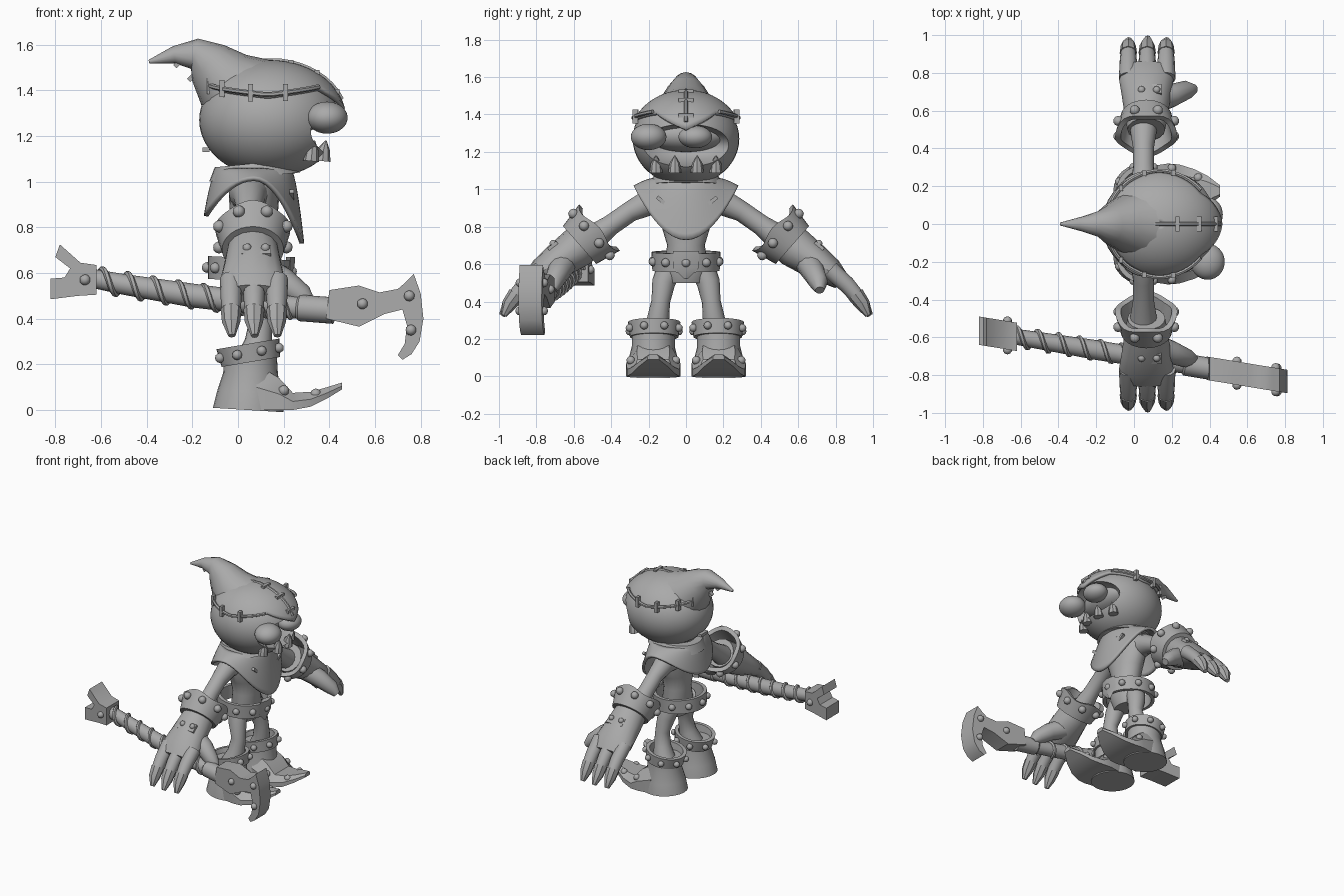
import bpy, bmesh
from math import sin, cos, pi, sqrt, radians
from mathutils import Vector, Matrix

cube = bpy.data.objects.get("Cube")
if cube:
    bpy.data.objects.remove(cube)

grey = bpy.data.materials.new("plain_grey")
grey.use_nodes = True
grey.diffuse_color = (0.4, 0.4, 0.4, 1)
grey.node_tree.nodes["Principled BSDF"].inputs["Base Color"].default_value = (0.4, 0.4, 0.4, 1)
parts = []


def finish(name, bm):
    bmesh.ops.recalc_face_normals(bm, faces=bm.faces)
    mesh = bpy.data.meshes.new(name)
    bm.to_mesh(mesh)
    bm.free()
    mesh.materials.append(grey)
    ob = bpy.data.objects.new(name, mesh)
    bpy.context.scene.collection.objects.link(ob)
    parts.append(ob)
    return ob


def bridge(bm, rings, caps=True, loop=False):
    pairs = list(zip(rings, rings[1:] + rings[:1])) if loop else list(zip(rings, rings[1:]))
    for a, b in pairs:
        n = len(a)
        for i in range(n):
            bm.faces.new((a[i], a[(i + 1) % n], b[(i + 1) % n], b[i]))
    if caps and not loop:
        bm.faces.new(rings[0])
        bm.faces.new(rings[-1])


# Tapered tube: points are (x, y, z, width, depth), width lies along ref
def tube(name, pts, ref=(1, 0, 0), n=16, twist=0):
    bm, rings = bmesh.new(), []
    pos = [Vector(p[:3]) for p in pts]
    for i, p in enumerate(pts):
        t = (pos[min(i + 1, len(pts) - 1)] - pos[max(i - 1, 0)]).normalized()
        v = t.cross(Vector(ref)).normalized()
        u = v.cross(t)
        rings.append([bm.verts.new(pos[i] + u * p[3] * cos(a) + v * p[-1] * sin(a))
                      for a in (2 * pi * k / n + twist for k in range(n))])
    bridge(bm, rings)
    return finish(name, bm)


# Open band with wall thickness, optional wavy top rim
def band(name, centre, axis, r0, r1, height, wall=0.025, wave=0, n=32, sy=1):
    rot = Vector(axis).to_track_quat('Z', 'Y')
    bm, rings = bmesh.new(), []
    for k in range(n):
        a = 2 * pi * k / n
        top = height / 2 + wave * cos(4 * a)
        ring = []
        for r, h in ((r0, -height / 2), (r1, top), (r1 - wall, top), (r0 - wall, -height / 2)):
            ring.append(bm.verts.new(Vector(centre) + rot @ Vector((r * cos(a), r * sin(a) * sy, h))))
        rings.append(ring)
    bridge(bm, rings, loop=True)
    return finish(name, bm)


def band_studs(name, centre, axis, r, count, size=0.024, lift=0):
    rot = Vector(axis).to_track_quat('Z', 'Y')
    angles = [2 * pi * (k + 0.5) / count for k in range(count)]
    balls(name, [Vector(centre) + rot @ Vector((r * cos(a), r * sin(a), lift)) for a in angles], size)


def balls(name, points, r):
    bm = bmesh.new()
    for p in points:
        bmesh.ops.create_icosphere(bm, subdivisions=2, radius=r, matrix=Matrix.Translation(p))
    return finish(name, bm)


def ellipsoid(name, loc, radii):
    bm = bmesh.new()
    bmesh.ops.create_uvsphere(bm, u_segments=40, v_segments=24, radius=1,
                              matrix=Matrix.LocRotScale(Vector(loc), None, Vector(radii)))
    return finish(name, bm)


# Box whose long side follows a direction
def box(name, loc, size, along=(0, 0, 1)):
    bm = bmesh.new()
    rot = Vector(along).to_track_quat('Z', 'Y')
    bmesh.ops.create_cube(bm, size=1, matrix=Matrix.LocRotScale(Vector(loc), rot, Vector(size)))
    return finish(name, bm)


# Open sheet around the z axis, thickened
def sheet(name, func, nu=48, nv=10, thick=0.02):
    bm = bmesh.new()
    bridge(bm, [[bm.verts.new(func(2 * pi * u / nu, v / nv)) for u in range(nu)]
                for v in range(nv + 1)], caps=False)
    ob = finish(name, bm)
    mod = ob.modifiers.new("thickness", 'SOLIDIFY')
    mod.thickness = thick
    return ob


# Flat outline in x-z pushed out sideways, following the slant of the weapon
def weapon_y(x):
    return -0.7 - 0.165 * x


def slab(name, outline, half):
    bm = bmesh.new()
    rings = [[bm.verts.new((x, weapon_y(x) + s * half, z)) for x, z in outline] for s in (-1, 1)]
    bridge(bm, rings)
    return finish(name, bm)


# Head with open mouth
HEAD = Vector((0.14, 0, 1.27))
head = ellipsoid("head", HEAD, (0.31, 0.285, 0.25))
cutter = ellipsoid("mouth_cutter", (0.53, 0, 1.23), (0.3, 0.32, 0.125))
cutter.hide_render = True
mod = head.modifiers.new("mouth", 'BOOLEAN')
mod.operation, mod.object, mod.solver = 'DIFFERENCE', cutter, 'EXACT'
bpy.context.view_layer.objects.active = head
bpy.ops.object.modifier_apply(modifier="mouth")
parts.remove(cutter)
bpy.data.objects.remove(cutter)
ellipsoid("face", (0.24, 0, 1.29), (0.12, 0.22, 0.09))
ellipsoid("right_eye", (0.39, -0.2, 1.28), (0.09, 0.095, 0.07))
ellipsoid("left_eye", (0.39, 0.05, 1.28), (0.08, 0.09, 0.06))
for y, x in ((-0.16, 0.32), (-0.06, 0.37), (0.06, 0.37), (0.16, 0.32)):
    tube("tooth", [(x, y, 1.09, 0.035), (x + 0.005, y, 1.14, 0.028), (x + 0.015, y, 1.18, 0.003)], n=8)


# Hood with a V-shaped brow
def hood_point(a, v, grow=0):
    a0 = min(a, 2 * pi - a)
    marks = ((0, 1.32), (0.7, 1.41), (1.6, 1.37), (pi + 0.01, 1.43))
    for (p, zp), (q, zq) in zip(marks, marks[1:]):
        if p <= a0 <= q:
            low = zp + (zq - zp) * (a0 - p) / (q - p)
    top = 0.262 + grow
    c = 1 - (1 - (low - HEAD.z) / top) * (0.02 + 0.98 * v) ** 2
    s = sqrt(max(0, 1 - c * c))
    return HEAD + Vector(((0.335 + grow) * s * cos(a), (0.3 + grow) * s * sin(a), top * c))


sheet("hood", hood_point, nu=64, nv=14)
tube("hood_tail", [(0.06, 0, 1.36, 0.2), (-0.06, 0, 1.44, 0.15), (-0.13, 0, 1.52, 0.105),
                   (-0.19, 0, 1.56, 0.068), (-0.28, 0, 1.555, 0.038), (-0.39, 0, 1.525, 0.008)], (0, 1, 0))
for s in (1, -1):
    hem = [hood_point((0.75 + 0.1 * k) % (2 * pi), 0.97, 0.01) for k in range(22)]
    tube("hood_seam", [(p.x, s * p.y, p.z, 0.011) for p in hem], (0, 0, 1), 6)
    for k in (6, 11, 16, 20):
        p = hem[k]
        box("hood_stitch", (p.x, s * p.y, p.z), (0.022, 0.03, 0.075))
crown = [hood_point(pi, 1 - k / 8) for k in range(3, 8)] + [hood_point(0, k / 10) for k in range(1, 10)]
tube("crown_seam", [(*p, 0.011) for p in crown], (0, 1, 0), 6)
for k in (3, 6, 9, 12):
    box("crown_stitch", crown[k], (0.022, 0.022, 0.08), (0, 1, 0))
for x, z in ((-0.23, 1.55), (-0.17, 1.49)):
    box("tail_stitch", (x, 0, z), (0.03, 0.13, 0.02), (1, 0, -1))
for z in (1.14, 1.24):
    box("back_stitch", (-0.14, 0, z), (0.03, 0.08, 0.02))

# Scarf and body
def scarf_point(a, v):
    front, back = max(cos(a), 0), max(-cos(a), 0)
    drop = 0.04 + 0.29 * front ** 2 + 0.17 * back ** 2
    return Vector((0.07 + (0.16 + 0.06 * v ** 0.6) * cos(a),
                   (0.18 + 0.1 * v ** 0.7) * sin(a), 1.06 - drop * v))


sheet("scarf", scarf_point)
band("scarf_roll", (0.07, 0, 1.05), (-0.1, 0, 1), 0.2, 0.17, 0.06, 0.05)
tube("torso", [(0.07, 0, z, rx, ry) for z, rx, ry in (
    (0.5, 0.07, 0.1), (0.58, 0.1, 0.125), (0.7, 0.09, 0.1), (0.8, 0.1, 0.13),
    (0.93, 0.11, 0.19), (1.02, 0.1, 0.17), (1.1, 0.09, 0.1))], n=24)
for y in (-0.12, 0.07, 0.13):
    box("scarf_stitch", (0.235, y, 0.93), (0.02, 0.02, 0.09), (0, y, 0.1))

# Belt
belt = (0.05, 0, 0.615)
band("belt", belt, (0.05, 0, 1), 0.18, 0.185, 0.1)
band_studs("belt_studs", belt, (0.05, 0, 1), 0.185, 10)
tube("buckle", [(0.22, 0, 0.52, 0.01, 0.01), (0.225, 0, 0.58, 0.02, 0.07),
                (0.23, 0, 0.67, 0.02, 0.07)], n=4)

for s, side in ((1, "left"), (-1, "right")):
    # Arm, cuff and hand
    tube(side + "_arm", [(0.05, s * y, z, r) for y, z, r in (
        (0.1, 0.95, 0.09), (0.2, 0.93, 0.07), (0.3, 0.88, 0.055), (0.4, 0.81, 0.055), (0.55, 0.7, 0.08))])
    axis = Vector((0, -s * 0.75, 0.66))
    wrist = Vector((0.065, s * 0.52, 0.745))
    band(side + "_cuff", wrist, axis, 0.135, 0.165, 0.13, 0.03, 0.012)
    band_studs(side + "_cuff_studs", wrist, axis, 0.16, 8, 0.027, 0.02)
    tube(side + "_palm", [(0.065, s * y, z, w, d) for y, z, w, d in (
        (0.5, 0.75, 0.1, 0.1), (0.58, 0.69, 0.115, 0.11), (0.68, 0.62, 0.13, 0.095),
        (0.77, 0.56, 0.145, 0.075), (0.83, 0.51, 0.13, 0.05))])
    box(side + "_hand_plate", (0.08, s * 0.71, 0.695), (0.13, 0.025, 0.06), (0, s * 0.75, -0.6))
    balls(side + "_hand_studs", [(x, s * 0.71, 0.71) for x in (0.04, 0.12)], 0.02)
    for x, reach in ((-0.03, 0.975), (0.07, 0.985), (0.17, 0.975)):
        tube(side + "_finger", [(x, s * y, z, w, d) for y, z, w, d in (
            (0.77, 0.57, 0.05, 0.05), (0.86, 0.49, 0.046, 0.045), (0.92, 0.42, 0.04, 0.04))], n=12)
        tube(side + "_claw", [(x, s * 0.905, 0.44, 0.046), (x, s * 0.945, 0.385, 0.04),
                              (x + 0.003, s * reach, 0.325, 0.016)], n=8)
    tube(side + "_thumb", [(0.1, s * 0.65, 0.61, 0.07), (0.2, s * 0.68, 0.56, 0.062),
                           (0.28, s * 0.71, 0.5, 0.05), (0.32, s * 0.715, 0.46, 0.025)], (0, 1, 0), 12)

    # Leg and boot
    tube(side + "_leg", [(x, s * y, z, r) for x, y, z, r in (
        (0.06, 0.08, 0.6, 0.07), (0.08, 0.12, 0.5, 0.062), (0.1, 0.135, 0.4, 0.05),
        (0.09, 0.15, 0.3, 0.06), (0.06, 0.165, 0.2, 0.08))])
    tube(side + "_boot", [(x, s * 0.175, z, w, d) for x, z, w, d in (
        (0.045, 0, 0.155, 0.145), (0.05, 0.08, 0.14, 0.135), (0.055, 0.16, 0.12, 0.115),
        (0.055, 0.24, 0.115, 0.115))], n=24)
    lean = Vector((-0.17, 0, 1))
    ankle = Vector((0.05, s * 0.17, 0.25))
    band(side + "_boot_cuff", ankle, lean, 0.13, 0.14, 0.08)
    band_studs(side + "_boot_studs", ankle, lean, 0.142, 8, 0.022)
    bm = bmesh.new()
    bridge(bm, [[bm.verts.new((x, s * 0.175 + y, z)) for y, z in (
        (-w, low), (-w, (low + high) / 2), (-w * 0.6, high), (w * 0.6, high), (w, (low + high) / 2), (w, low))]
        for x, w, low, high in ((0.08, 0.13, 0, 0.2), (0.18, 0.145, 0, 0.14), (0.24, 0.14, 0, 0.075),
                                (0.32, 0.115, 0.015, 0.08), (0.39, 0.08, 0.05, 0.1), (0.455, 0.03, 0.09, 0.12))])
    finish(side + "_toe", bm)
    balls(side + "_toe_studs", [(x, s * 0.175 + y, z) for x, y, z in (
        (0.2, -0.12, 0.085), (0.2, 0.12, 0.085), (0.34, -0.07, 0.07), (0.34, 0.07, 0.07))], 0.024)

# Weapon: shaft, spiral wrap, forked end and crescent blade
def shaft_z(x):
    return 0.475 - 0.12 * x + 0.06 * x * x


tube("shaft", [(x, weapon_y(x), shaft_z(x), r) for x, r in (
    (-0.68, 0.04), (-0.5, 0.045), (-0.2, 0.052), (0.1, 0.05), (0.26, 0.048), (0.27, 0.058), (0.42, 0.058))], (0, 0, 1))
wrap = []
for k in range(101):
    x, a = -0.62 + 0.0085 * k, 2 * pi * k / 13
    wrap.append((x, weapon_y(x) + 0.05 * cos(a), shaft_z(x) + 0.05 * sin(a), 0.013))
tube("shaft_wrap", wrap, n=6)
slab("forked_end", [(-0.78, 0.725), (-0.69, 0.645), (-0.62, 0.635), (-0.62, 0.505), (-0.7, 0.5), (-0.82, 0.485),
                    (-0.82, 0.575), (-0.76, 0.58), (-0.735, 0.62), (-0.8, 0.67)], 0.075)
slab("blade", [(0.385, 0.4), (0.4, 0.525), (0.53, 0.545), (0.62, 0.515), (0.7, 0.53), (0.735, 0.56), (0.77, 0.595),
               (0.8, 0.51), (0.812, 0.4), (0.795, 0.3), (0.76, 0.245), (0.72, 0.22), (0.7, 0.24), (0.73, 0.29),
               (0.74, 0.37), (0.72, 0.44), (0.64, 0.42), (0.53, 0.365)], 0.062)
spots = ((0.545, 0.465, 0.064), (0.75, 0.5, 0.064), (0.757, 0.35, 0.064), (-0.67, 0.57, 0.077))
balls("weapon_studs", [(x, weapon_y(x) + s * h, z) for x, z, h in spots for s in (-1, 1)], 0.024)

# Smooth shading with sharp edges kept
bpy.ops.object.select_all(action='DESELECT')
for ob in parts:
    ob.select_set(True)
bpy.context.view_layer.objects.active = head
bpy.ops.object.shade_smooth_by_angle(angle=radians(35))
